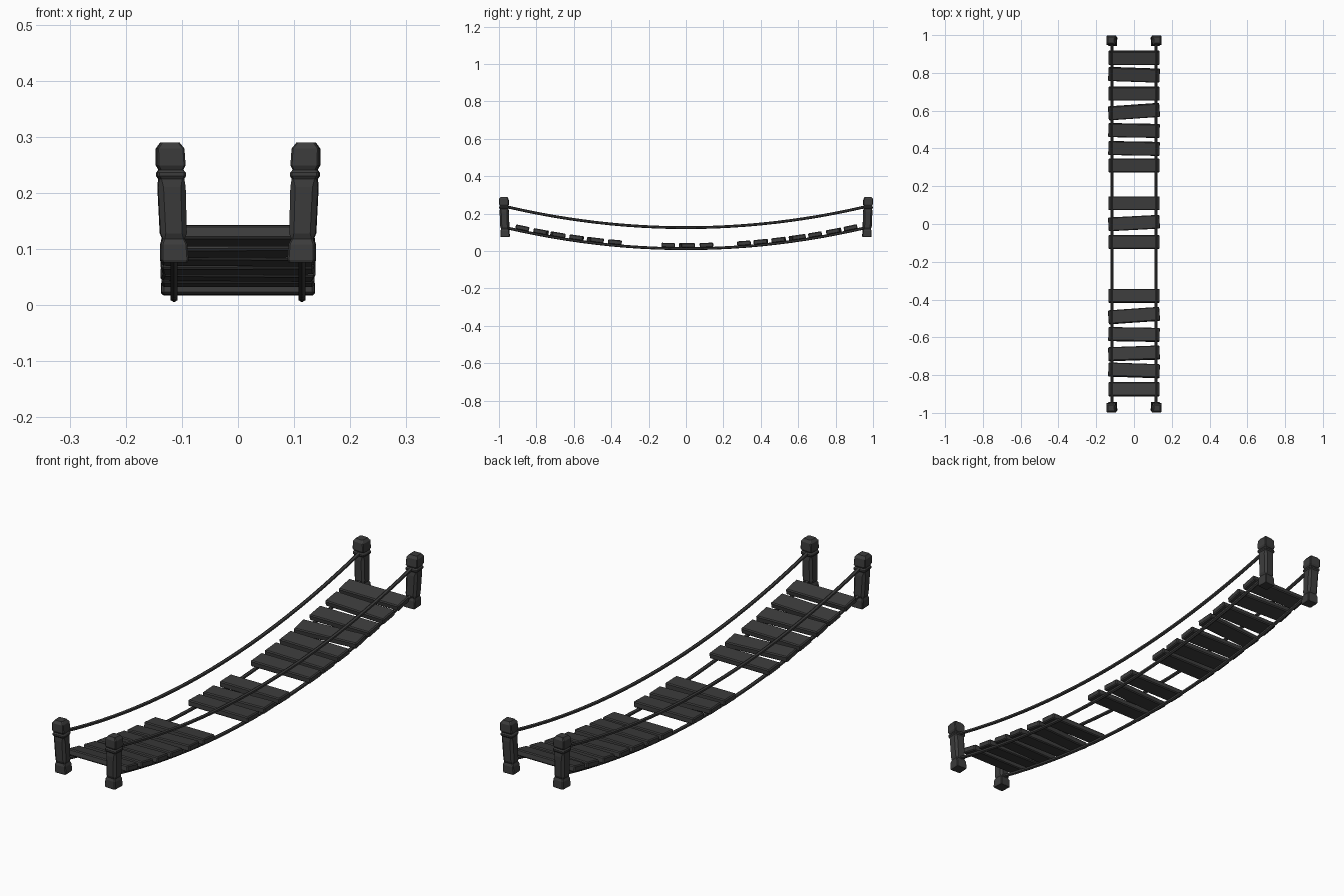
import bpy, bmesh, math
from mathutils import Matrix, Vector

if "Cube" in bpy.data.objects:
    bpy.data.objects.remove(bpy.data.objects["Cube"])

mat = bpy.data.materials.new("dark_wood")
mat.diffuse_color = (0.045, 0.045, 0.045, 1)
mat.use_nodes = True
mat.node_tree.nodes["Principled BSDF"].inputs["Base Color"].default_value = mat.diffuse_color


def finish(name, bm):
    bmesh.ops.recalc_face_normals(bm, faces=bm.faces)
    me = bpy.data.meshes.new(name)
    bm.to_mesh(me)
    bm.free()
    me.materials.append(mat)
    ob = bpy.data.objects.new(name, me)
    bpy.context.collection.objects.link(ob)
    return ob


def loft(name, rings):
    bm = bmesh.new()
    loops = [[bm.verts.new(p) for p in r] for r in rings]
    n = len(loops[0])
    for a, b in zip(loops, loops[1:]):
        for i in range(n):
            bm.faces.new((a[i], a[(i + 1) % n], b[(i + 1) % n], b[i]))
    bm.faces.new(loops[0][::-1])
    bm.faces.new(loops[-1])
    return finish(name, bm)


# Leaning posts: height, half width, corner chamfer
POST = [(0.076, 0.0225, 0.003), (0.080, 0.0245, 0.003), (0.108, 0.0235, 0.003),
        (0.118, 0.0195, 0.003), (0.128, 0.0235, 0.009), (0.210, 0.0245, 0.009),
        (0.225, 0.0225, 0.004), (0.230, 0.0258, 0.004), (0.236, 0.0255, 0.004),
        (0.241, 0.0215, 0.003), (0.249, 0.0255, 0.003), (0.279, 0.0245, 0.003),
        (0.290, 0.0165, 0.003)]


def post(name, sx, sy, yaw):
    rings = []
    for z, h, c in POST:
        t = (z - 0.076) / 0.214
        centre = Vector((sx * (0.1135 + 0.008 * t), sy * (0.967 + 0.007 * t), z))
        k = h - c
        pts = [(h, -k), (h, k), (k, h), (-k, h), (-h, k), (-h, -k), (-k, -h), (k, -h)]
        rot = Matrix.Rotation(math.radians(yaw), 3, 'Z')
        rings.append([centre + rot @ Vector((x, y, 0)) for x, y in pts])
    loft(name, rings)


for sx, side in ((-1, "left"), (1, "right")):
    for sy, end in ((-1, "front"), (1, "back")):
        post(f"{end}_{side}_post", sx, sy, 3 * sx * sy)


# Sagging ropes
def sag(y, low, rise):
    return low + rise * (y / 0.96) ** 2


def rope(name, x, low, rise, reach, r=0.0075, segs=24, sides=6):
    rings = []
    for i in range(segs + 1):
        y = reach * (2 * i / segs - 1)
        a = math.atan(2 * rise * y / 0.96 ** 2)
        up = Vector((0, -math.sin(a), math.cos(a)))
        c = Vector((x, y, sag(y, low, rise)))
        rings.append([c + Vector((r * math.sin(t), 0, 0)) + up * (r * math.cos(t))
                      for t in (math.tau * j / sides for j in range(sides))])
    loft(name, rings)


for sx, side in ((-1, "left"), (1, "right")):
    rope(f"{side}_deck_rope", sx * 0.114, 0.0125, 0.112, 0.965)
    rope(f"{side}_hand_rope", sx * 0.118, 0.125, 0.112, 0.965)

# Planks following the sag, some askew: y position, yaw in degrees
PLANKS = [(0.88, 0), (0.79, -2), (0.69, 0), (0.595, 4), (0.495, -1), (0.40, -1),
          (0.31, 0), (0.11, 0), (0.005, 3), (-0.095, 0), (-0.38, 0), (-0.485, 4),
          (-0.585, -1), (-0.685, 2), (-0.775, -2), (-0.875, 0)]
for i, (y, yaw) in enumerate(PLANKS):
    bm = bmesh.new()
    bmesh.ops.create_cube(bm, size=1)
    bmesh.ops.scale(bm, vec=(0.272, 0.073, 0.025), verts=bm.verts)
    bmesh.ops.bevel(bm, geom=bm.edges[:], offset=0.004, segments=1, affect='EDGES')
    ob = finish(f"plank_{i + 1:02d}", bm)
    pitch = math.atan(2 * 0.112 * y / 0.96 ** 2)
    ob.matrix_world = (Matrix.Translation((0, y, sag(y, 0.030, 0.112)))
                       @ Matrix.Rotation(pitch, 4, 'X')
                       @ Matrix.Rotation(math.radians(yaw), 4, 'Z'))
